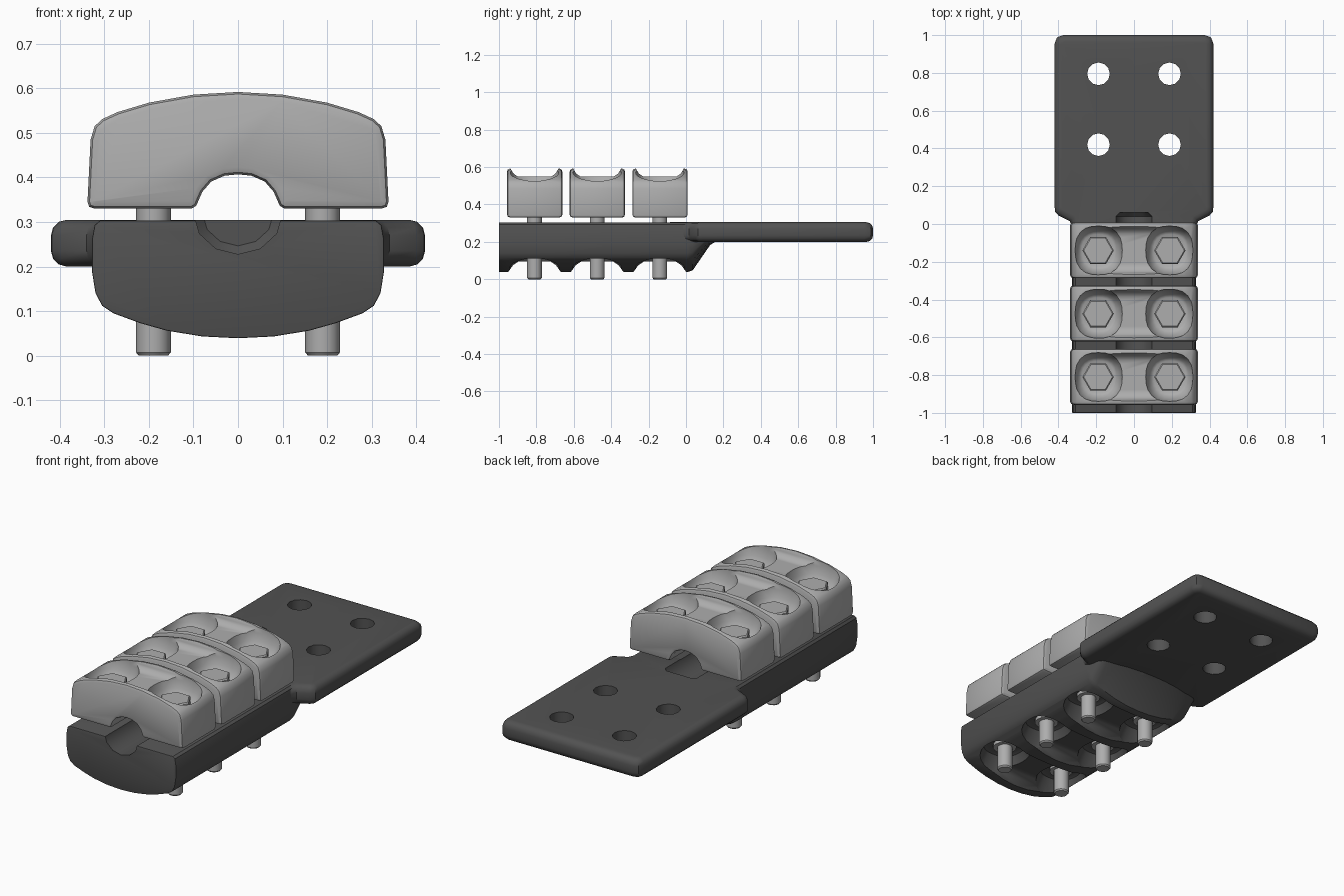
import bpy, bmesh, math
from mathutils import Vector

if "Cube" in bpy.data.objects:
    bpy.data.objects.remove(bpy.data.objects["Cube"])

def material(name, v):
    m = bpy.data.materials.new(name)
    m.diffuse_color = (v, v, v, 1)
    m.use_nodes = True
    m.node_tree.nodes["Principled BSDF"].inputs["Base Color"].default_value = m.diffuse_color
    return m

DARK = material("dark grey casting", 0.085)
LIGHT = material("light grey metal", 0.42)
BOLT_Y = (-0.81, -0.475, -0.14)
BOLT_X = 0.19

def loft(name, rings):
    """Skin equal-sized closed rings of points and cap both ends."""
    bm = bmesh.new()
    rows = [[bm.verts.new(p) for p in r] for r in rings]
    n = len(rows[0])
    for a, b in zip(rows, rows[1:]):
        for i in range(n):
            bm.faces.new((a[i], a[(i + 1) % n], b[(i + 1) % n], b[i]))
    bm.faces.new(rows[0])
    bm.faces.new(rows[-1])
    bmesh.ops.recalc_face_normals(bm, faces=bm.faces)
    me = bpy.data.meshes.new(name)
    bm.to_mesh(me)
    bm.free()
    ob = bpy.data.objects.new(name, me)
    bpy.context.collection.objects.link(ob)
    return ob

def ring(cx, cy, r, z, n=24, power=2.0):
    """Circle, or rounded square when power is above 2."""
    pts = []
    for i in range(n):
        a = 2 * math.pi * i / n
        c, s = math.cos(a), math.sin(a)
        k = r / (abs(c) ** power + abs(s) ** power) ** (1 / power)
        pts.append((cx + k * c, cy + k * s, z))
    return pts

def mirrored(half):
    """Half profile from centre to centre, x >= 0, mirrored to a full loop."""
    return half + [(-x, z) for x, z in reversed(half) if x > 0]

def bevel(ob, width, segs, angle):
    m = ob.modifiers.new("bevel", 'BEVEL')
    m.width, m.segments = width, segs
    m.limit_method, m.angle_limit = 'ANGLE', math.radians(angle)

def cut(ob, cutters):
    for c in cutters:
        c.hide_render = True
        m = ob.modifiers.new("cut", 'BOOLEAN')
        m.operation, m.solver, m.object = 'DIFFERENCE', 'EXACT', c

def finish(ob, mat, angle=35):
    bpy.context.view_layer.update()
    dg = bpy.context.evaluated_depsgraph_get()
    me = bpy.data.meshes.new_from_object(ob.evaluated_get(dg))
    ob.modifiers.clear()
    ob.data = me
    me.materials.clear()
    me.materials.append(mat)
    for p in me.polygons:
        p.material_index = 0
    bpy.ops.object.select_all(action='DESELECT')
    ob.select_set(True)
    bpy.context.view_layer.objects.active = ob
    bpy.ops.object.shade_smooth_by_angle(angle=math.radians(angle))

def pocket(cx, cy, levels):
    return loft("pocket_cutter", [ring(cx, cy, r, z, 24, 2.5) for z, r in levels])

def saddle(cy, levels):
    """Tapered slot joining a pair of pockets."""
    return loft("saddle_cutter", [[(-0.2, cy - h, z), (0.2, cy - h, z),
                                   (0.2, cy + h, z), (-0.2, cy + h, z)] for z, h in levels])

# groove for the conductor, cut in base and plate
def groove_ring(y, s):
    return [(s * 0.1 * math.cos(a), y, 0.32 + s * 0.092 * math.sin(a))
            for a in [2 * math.pi * i / 12 for i in range(12)]]
groove = loft("groove_cutter", [groove_ring(-1.1, 1), groove_ring(0.04, 1), groove_ring(0.06, 0.8)])

# base: curved-bottom trough with a wedge rising to the plate
base_half = [(0, 0.303), (0.31, 0.303), (0.322, 0.293), (0.328, 0.26), (0.328, 0.19),
             (0.32, 0.14), (0.305, 0.112), (0.28, 0.095), (0.22, 0.073),
             (0.16, 0.056), (0.08, 0.043), (0, 0.039)]
base_loop = mirrored(base_half)
def base_ring(y, k, sx=1.0):
    return [(x * sx, y, 0.303 - (0.303 - z) * k) for x, z in base_loop]
base = loft("base", [base_ring(-1, 1), base_ring(0.01, 1), base_ring(0.035, 0.97),
                     base_ring(0.13, 0.45), base_ring(0.17, 0.36, 0.97)])
bevel(base, 0.018, 2, 60)
cutters = [groove]
for y in BOLT_Y:
    for s in (-1, 1):
        cutters.append(pocket(s * BOLT_X, y, [(0.0, 0.137), (0.07, 0.13), (0.11, 0.115),
                                             (0.14, 0.1), (0.15, 0.08)]))
    cutters.append(saddle(y, [(0.0, 0.15), (0.04, 0.14), (0.075, 0.115), (0.095, 0.085)]))
cut(base, cutters)
finish(base, DARK)

# terminal plate with tapered neck, rounded rim and four holes
half = [(0.31, -0.12), (0.325, -0.02), (0.34, 0.015), (0.4, 0.045), (0.418, 0.065),
        (0.42, 0.09), (0.42, 0.955), (0.408, 0.988), (0.375, 1.0)]
outline = half + [(-x, y) for x, y in reversed(half)]
plate = loft("terminal_plate", [[(x, y, z) for x, y in outline] for z in (0.2, 0.305)])
bevel(plate, 0.035, 3, 60)
holes = [loft("hole_cutter", [ring(sx * 0.188, y, 0.06, z, 12) for z in (0.1, 0.4)])
         for sx in (-1, 1) for y in (0.42, 0.795)]
cut(plate, holes + [groove])
finish(plate, DARK)

# clamp blocks: arched top, cable arch below, two bolt pockets
clamp_half = [(0, 0.592), (0.1, 0.586), (0.2, 0.568), (0.27, 0.547), (0.305, 0.531),
              (0.322, 0.515), (0.331, 0.485), (0.338, 0.345), (0.334, 0.334), (0.322, 0.33),
              (0.105, 0.33), (0.094, 0.336), (0.08, 0.368), (0.06, 0.391), (0.03, 0.404), (0, 0.407)]
clamp_loop = mirrored(clamp_half)
clamp = loft("clamp_1", [[(x, y, z) for x, z in clamp_loop] for y in (-0.957, -0.661)])
bevel(clamp, 0.016, 2, 60)
y0 = BOLT_Y[0]
top = [pocket(s * BOLT_X, y0, [(0.65, 0.133), (0.55, 0.128), (0.51, 0.118), (0.475, 0.1), (0.465, 0.085)])
       for s in (-1, 1)]
top.append(saddle(y0, [(0.65, 0.135), (0.59, 0.127), (0.565, 0.112), (0.55, 0.09)]))
cut(clamp, top)
finish(clamp, LIGHT)
for i, y in enumerate(BOLT_Y[1:], 2):
    c = clamp.copy()
    c.name = "clamp_%d" % i
    c.location.y = y - y0
    bpy.context.collection.objects.link(c)

# bolts: chamfered shaft, hexagon head in the clamp, nut under the base
for i, y in enumerate(BOLT_Y, 1):
    for side, s in (("left", -1), ("right", 1)):
        x = s * BOLT_X
        tag = "_%s_%d" % (side, i)
        shaft = loft("bolt_shaft" + tag, [ring(x, y, r, z, 16) for z, r in
                                          ((0, 0.033), (0.007, 0.039), (0.47, 0.039))])
        head = loft("bolt_head" + tag, [ring(x, y, r, z, 6) for z, r in
                                        ((0.45, 0.083), (0.507, 0.083), (0.513, 0.076))])
        nut = loft("nut" + tag, [ring(x, y, 0.06, z, 16) for z in (0.132, 0.17)])
        for ob in (shaft, head, nut):
            finish(ob, LIGHT)

# remove the cutters
for ob in list(bpy.data.objects):
    if "cutter" in ob.name:
        bpy.data.objects.remove(ob)
